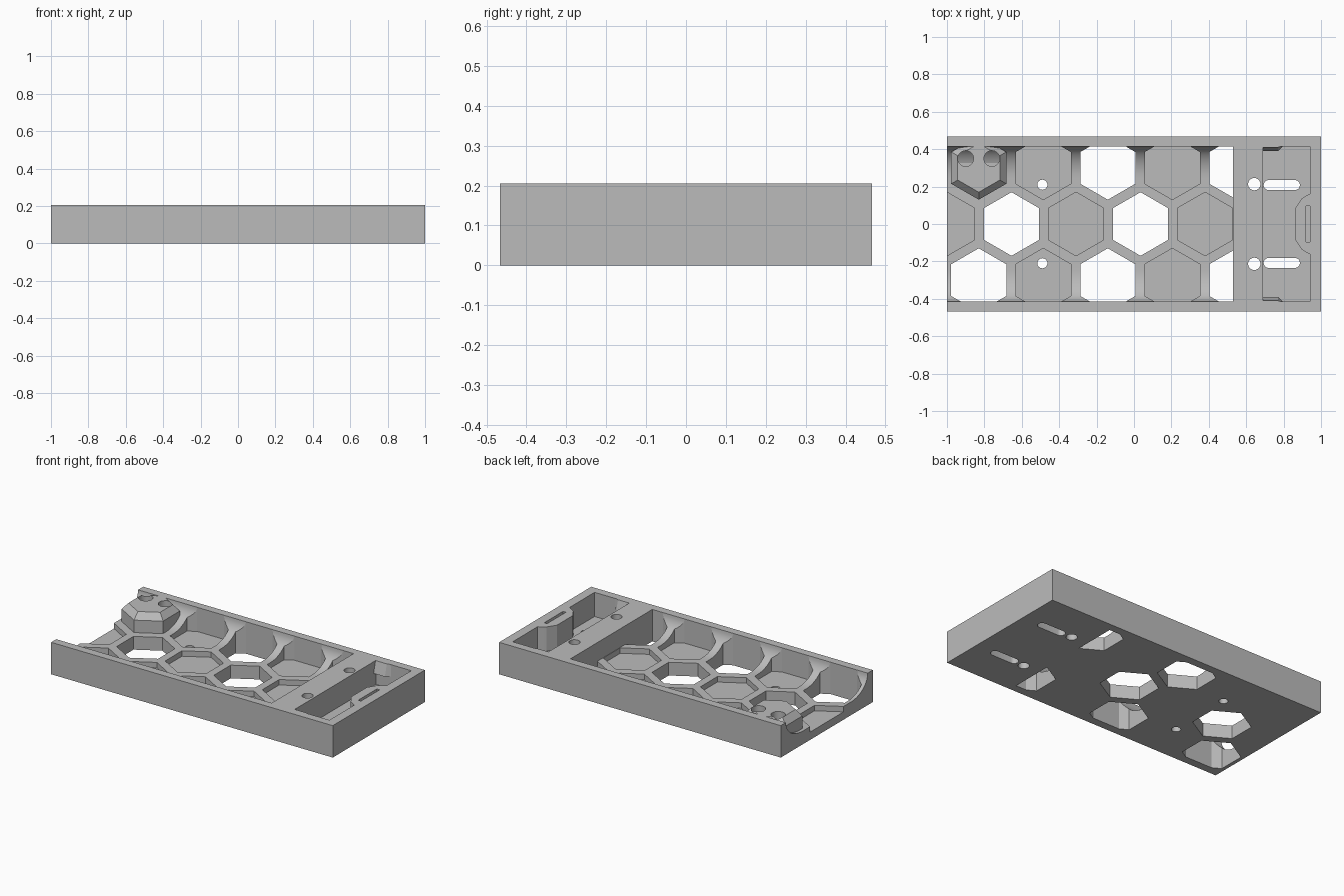
import bpy, bmesh, math
from mathutils import Vector

if "Cube" in bpy.data.objects:
    bpy.data.objects.remove(bpy.data.objects["Cube"], do_unlink=True)

L, W, H = 1.0, 0.467, 0.205        # half length, half width, height
INNER = 0.415                      # inner face of the side walls
RIB, FLOOR = 0.085, 0.05           # top of honeycomb ribs, pocket floor
BAY = 0.53                         # end of the honeycomb bay
PITCH, ROW, HEX_R = 0.345, 0.3, 0.17

grey = bpy.data.materials.new("plain grey")
grey.use_nodes = True
colour = (0.5, 0.5, 0.5, 1)
grey.diffuse_color = colour
grey.node_tree.nodes["Principled BSDF"].inputs["Base Color"].default_value = colour


def prism(name, points, low, high, top=None, along_x=False, clips=()):
    """Extrude or loft an outline, optionally trimmed by planes (point, normal)."""
    bm = bmesh.new()
    place = (lambda p, h: (h, p[0], p[1])) if along_x else (lambda p, h: (p[0], p[1], h))
    a = [bm.verts.new(place(p, low)) for p in points]
    b = [bm.verts.new(place(p, high)) for p in (top or points)]
    bm.faces.new(a[::-1])
    bm.faces.new(b)
    n = len(a)
    for i in range(n):
        j = (i + 1) % n
        bm.faces.new((a[i], a[j], b[j], b[i]))
    for point, normal in clips:
        geom = bm.verts[:] + bm.edges[:] + bm.faces[:]
        cut = bmesh.ops.bisect_plane(bm, geom=geom, plane_co=point, plane_no=normal,
                                     clear_outer=True)
        edges = [e for e in cut["geom_cut"] if isinstance(e, bmesh.types.BMEdge)]
        if edges:
            bmesh.ops.holes_fill(bm, edges=edges)
    bmesh.ops.recalc_face_normals(bm, faces=bm.faces)
    mesh = bpy.data.meshes.new(name)
    bm.to_mesh(mesh)
    bm.free()
    mesh.materials.append(grey)
    ob = bpy.data.objects.new(name, mesh)
    bpy.context.collection.objects.link(ob)
    return ob


def ring(x, y, r, n, start=0.0):
    return [(x + r * math.cos(start + math.tau * i / n),
             y + r * math.sin(start + math.tau * i / n)) for i in range(n)]


def hexagon(x, y, r=HEX_R):
    return ring(x, y, r, 6, math.pi / 6)


def rect(x0, x1, y0, y1):
    return [(x0, y0), (x1, y0), (x1, y1), (x0, y1)]


def slot(x0, x1, y, r):
    arc = [math.pi * i / 10 for i in range(11)]
    return ([(x1 - r + r * math.sin(t), y - r * math.cos(t)) for t in arc] +
            [(x0 + r - r * math.sin(t), y + r * math.cos(t)) for t in arc])


def carve(target, cutter):
    cutter.hide_render = True
    mod = target.modifiers.new("cut", "BOOLEAN")
    mod.operation, mod.solver, mod.object = "DIFFERENCE", "EXACT", cutter
    bpy.context.view_layer.objects.active = target
    bpy.ops.object.modifier_apply(modifier=mod.name)
    bpy.data.objects.remove(cutter, do_unlink=True)


tray = prism("tray", rect(-L, L, -W, W), 0, H)

# Open bay: flat rib level sweeping up into both side walls
ry, rz = 0.17, H - RIB
sweep = [(INNER - ry + ry * math.sin(t), H - rz * math.cos(t))
         for t in (math.pi / 2 * i / 12 for i in range(13))]
profile = sweep + [(INNER, 0.4), (-INNER, 0.4)] + [(-y, z) for y, z in sweep[::-1]]
carve(tray, prism("bay", profile, -1.2, BAY, along_x=True))

# Honeycomb: blind pockets alternate with through openings
bay_clips = [(Vector((0, INNER, 0)), Vector((0, 1, 0))),
             (Vector((0, -INNER, 0)), Vector((0, -1, 0))),
             (Vector((BAY, 0, 0)), Vector((1, 0, 0)))]
for col in range(5):
    mid_x = -1.0 + PITCH * col
    side_x = -0.83 + PITCH * col
    cells = [(mid_x, 0, col % 2 == 1), (side_x, -ROW, col % 2 == 0)]
    if col > 0:                    # the first rear cell carries the boss
        cells.append((side_x, ROW, col % 2 == 0))
    for x, y, through in cells:
        carve(tray, prism("cell", hexagon(x, y), -0.1 if through else FLOOR, 0.4,
                          clips=bay_clips))

# End compartment
carve(tray, prism("compartment", rect(0.69, 0.94, -INNER, INNER), FLOOR, 0.4))

# Screw holes and adjustment slots
for s in (-1, 1):
    carve(tray, prism("pin_hole", ring(-0.49, s * 0.21, 0.027, 24), -0.1, 0.4))
    carve(tray, prism("screw_hole", ring(0.643, s * 0.213, 0.033, 24), -0.1, 0.4))
    carve(tray, prism("floor_slot", slot(0.693, 0.887, s * 0.208, 0.027), -0.1, 0.1))

# Chamfered hexagonal boss with two blind holes
wall_clip = bay_clips[:1]
boss = prism("hex_boss", hexagon(-0.83, ROW), 0.03, 0.165, clips=wall_clip)
cap = prism("boss_cap", hexagon(-0.83, ROW), 0.165, H, top=hexagon(-0.83, ROW, 0.13),
            clips=wall_clip)
for x in (-0.9, -0.76):
    for part in (boss, cap):
        carve(part, prism("boss_hole", ring(x, 0.35, 0.042, 32), 0.1, 0.4))

# Slotted half-hexagon pillar on the end wall
pillar = prism("end_pillar", [(0.95, -0.165), (0.935, -0.16), (0.895, -0.135), (0.86, -0.08),
                              (0.86, 0.08), (0.895, 0.135), (0.935, 0.16), (0.95, 0.165)],
               0.03, H)
carve(pillar, prism("pillar_slot", rect(0.92, 0.94, -0.095, 0.095), 0.13, 0.4))

# Sloped tabs on the compartment side walls
tabs = []
for s, side in ((1, "rear"), (-1, "front")):
    foot = [(0.64, s * 0.42), (0.67, s * 0.39), (0.77, s * 0.39), (0.80, s * 0.42)]
    head = [(x, s * (0.42 if abs(y) > 0.4 else 0.41)) for x, y in foot]
    tabs.append(prism(side + "_tab", foot, 0.13, H, top=head))

bpy.ops.object.select_all(action="DESELECT")
for ob in [tray, boss, cap, pillar] + tabs:
    ob.select_set(True)
bpy.context.view_layer.objects.active = tray
bpy.ops.object.shade_smooth_by_angle(angle=math.radians(25))
